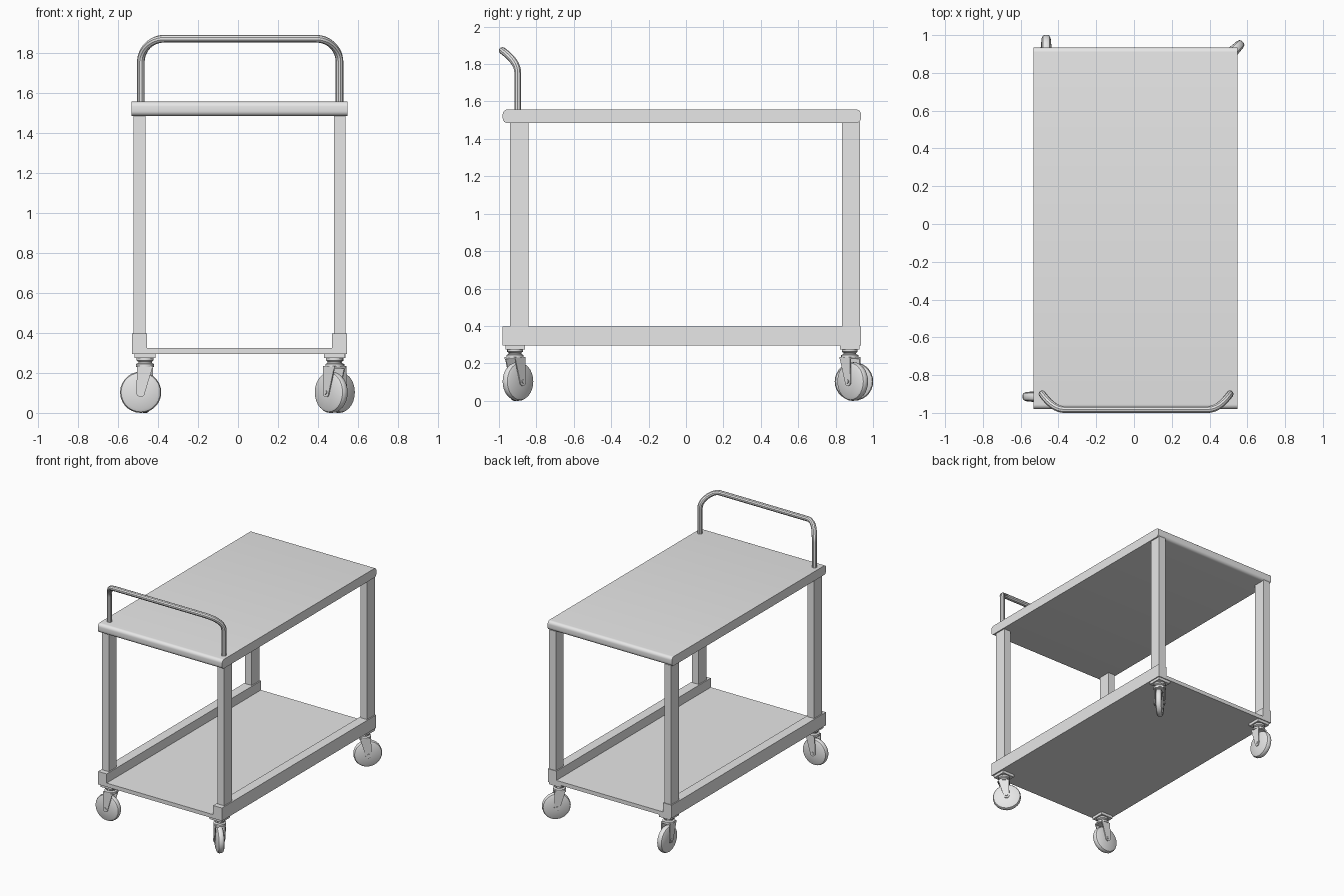
import bpy, bmesh, math
from mathutils import Matrix, Vector

cube = bpy.data.objects.get("Cube")
if cube:
    bpy.data.objects.remove(cube, do_unlink=True)

grey = bpy.data.materials.new("light_grey")
grey.use_nodes = True
grey.diffuse_color = (0.8, 0.8, 0.8, 1)
grey.node_tree.nodes["Principled BSDF"].inputs["Base Color"].default_value = (0.8, 0.8, 0.8, 1)

CX = 0.008  # centre line of the frame


def finish(name, bm, matrix=None, smooth=True):
    bmesh.ops.recalc_face_normals(bm, faces=bm.faces)
    if matrix:
        bm.transform(matrix)
    mesh = bpy.data.meshes.new(name)
    bm.to_mesh(mesh)
    bm.free()
    mesh.materials.append(grey)
    ob = bpy.data.objects.new(name, mesh)
    bpy.context.collection.objects.link(ob)
    if smooth:
        bpy.ops.object.select_all(action='DESELECT')
        ob.select_set(True)
        bpy.context.view_layer.objects.active = ob
        bpy.ops.object.shade_smooth_by_angle(angle=math.radians(35))
    return ob


def box(name, lo, hi, matrix=None):
    lo, hi = Vector(lo), Vector(hi)
    bm = bmesh.new()
    bmesh.ops.create_cube(bm, size=1)
    bm.transform(Matrix.Translation((lo + hi) / 2) @ Matrix.Diagonal((*(hi - lo), 1)))
    return finish(name, bm, matrix, False)


def extrude(name, outline, offset, matrix=None):
    bm = bmesh.new()
    face = bm.faces.new([bm.verts.new(p) for p in outline])
    new = bmesh.ops.extrude_face_region(bm, geom=[face])["geom"]
    bmesh.ops.translate(bm, vec=offset, verts=[v for v in new if isinstance(v, bmesh.types.BMVert)])
    return finish(name, bm, matrix)


def lathe(name, profile, steps, matrix):
    # revolve (radius, height) points about z
    bm = bmesh.new()
    verts = [bm.verts.new((r, 0, z)) for r, z in profile]
    edges = [bm.edges.new(pair) for pair in zip(verts, verts[1:])]
    bmesh.ops.spin(bm, geom=verts + edges, cent=(0, 0, 0), axis=(0, 0, 1),
                   angle=math.tau, steps=steps, use_duplicate=False)
    bmesh.ops.remove_doubles(bm, verts=bm.verts, dist=0.0005)
    return finish(name, bm, matrix)


# Top deck with rounded edge at both ends
Y0, Y1, Z0, Z1, R = -0.98, 0.935, 1.485, 1.557, 0.025
outline = []
for cy, cz, start in ((Y1 - R, Z1 - R, 0), (Y0 + R, Z1 - R, 90),
                      (Y0 + R, Z0 + R, 180), (Y1 - R, Z0 + R, 270)):
    for k in range(7):
        a = math.radians(start + 15 * k)
        outline.append((CX - 0.54, cy + R * math.cos(a), cz + R * math.sin(a)))
extrude("top_deck", outline, (1.08, 0, 0))

# Lower shelf, side rails and legs
box("lower_shelf", (CX - 0.5, Y0, 0.295), (CX + 0.5, Y1, 0.325))
for side, s in (("right", -1), ("left", 1)):
    xs = sorted((CX + s * 0.463, CX + s * 0.538))
    box(side + "_rail", (xs[0], Y0, 0.295), (xs[1], Y1, 0.397))
    xs = sorted((CX + s * 0.472, CX + s * 0.53))
    for end, ya, yb in (("front", -0.94, -0.843), ("back", 0.833, 0.93)):
        box(f"{end}_{side}_leg", (xs[0], ya, 0.39), (xs[1], yb, 1.49))

# Push handle: tube leaning forward through its corner bends
half = [(0.497, -0.9, 1.54)]
for k in range(13):
    a = math.radians(7.5 * k)
    half.append((0.38 + 0.117 * math.cos(a), -0.9 - 0.082 * math.sin(a) ** 2,
                 1.755 + 0.117 * math.sin(a)))
path = half + [(-x, y, z) for x, y, z in reversed(half)]
curve = bpy.data.curves.new("handle_path", 'CURVE')
curve.dimensions = '3D'
curve.bevel_depth = 0.019
curve.bevel_resolution = 3
curve.use_fill_caps = True
spline = curve.splines.new('POLY')
spline.points.add(len(path) - 1)
for point, (x, y, z) in zip(spline.points, path):
    point.co = (x + CX + 0.003, y, z, 1)
helper = bpy.data.objects.new("handle_path", curve)
bpy.context.collection.objects.link(helper)
bm = bmesh.new()
bm.from_mesh(helper.to_mesh())
helper.to_mesh_clear()
bpy.data.objects.remove(helper)
finish("push_handle", bm)


# Swivel caster; the wheel trails along local +x
def caster(name, x, y, heading):
    place = Matrix.Translation((x, y, 0))
    turned = place @ Matrix.Rotation(math.radians(heading), 4, 'Z')
    box(name + "_plate", (-0.052, -0.052, 0.274), (0.052, 0.052, 0.296), place)
    lathe(name + "_swivel", [(0, 0.28), (0.042, 0.28), (0.042, 0.262), (0.034, 0.256),
                             (0.034, 0.25), (0.046, 0.244), (0.046, 0.23), (0, 0.23)],
          20, turned)
    trail = 0.022
    wheel = turned @ Matrix.Translation((trail, 0, 0.103)) @ Matrix.Rotation(math.pi / 2, 4, 'X')
    lathe(name + "_wheel", [(0, -0.03), (0.025, -0.03), (0.085, -0.024), (0.098, -0.018),
                            (0.103, -0.008), (0.103, 0.008), (0.098, 0.018),
                            (0.085, 0.024), (0.025, 0.03), (0, 0.03)], 28, wheel)
    lathe(name + "_axle", [(0, -0.044), (0.01, -0.044), (0.01, 0.044), (0, 0.044)], 12, wheel)
    # tapered fork arms with rounded lower ends, joined by a crown
    arm = [(0.04, 0.235), (-0.04, 0.235)]
    for k in range(9):
        a = math.pi + math.pi * k / 8
        arm.append((trail + 0.021 * math.cos(a), 0.1 + 0.021 * math.sin(a)))
    for part, side in (("outer", 0.033), ("inner", -0.039)):
        extrude(f"{name}_{part}_fork", [(px, side, pz) for px, pz in arm], (0, 0.006, 0), turned)
    box(name + "_crown", (-0.04, -0.039, 0.223), (0.04, 0.039, 0.235), turned)


caster("front_right_caster", -0.465, -0.914, 180)
caster("front_left_caster", 0.482, -0.914, 135)
caster("back_right_caster", -0.465, 0.876, 90)
caster("back_left_caster", 0.487, 0.876, 45)
